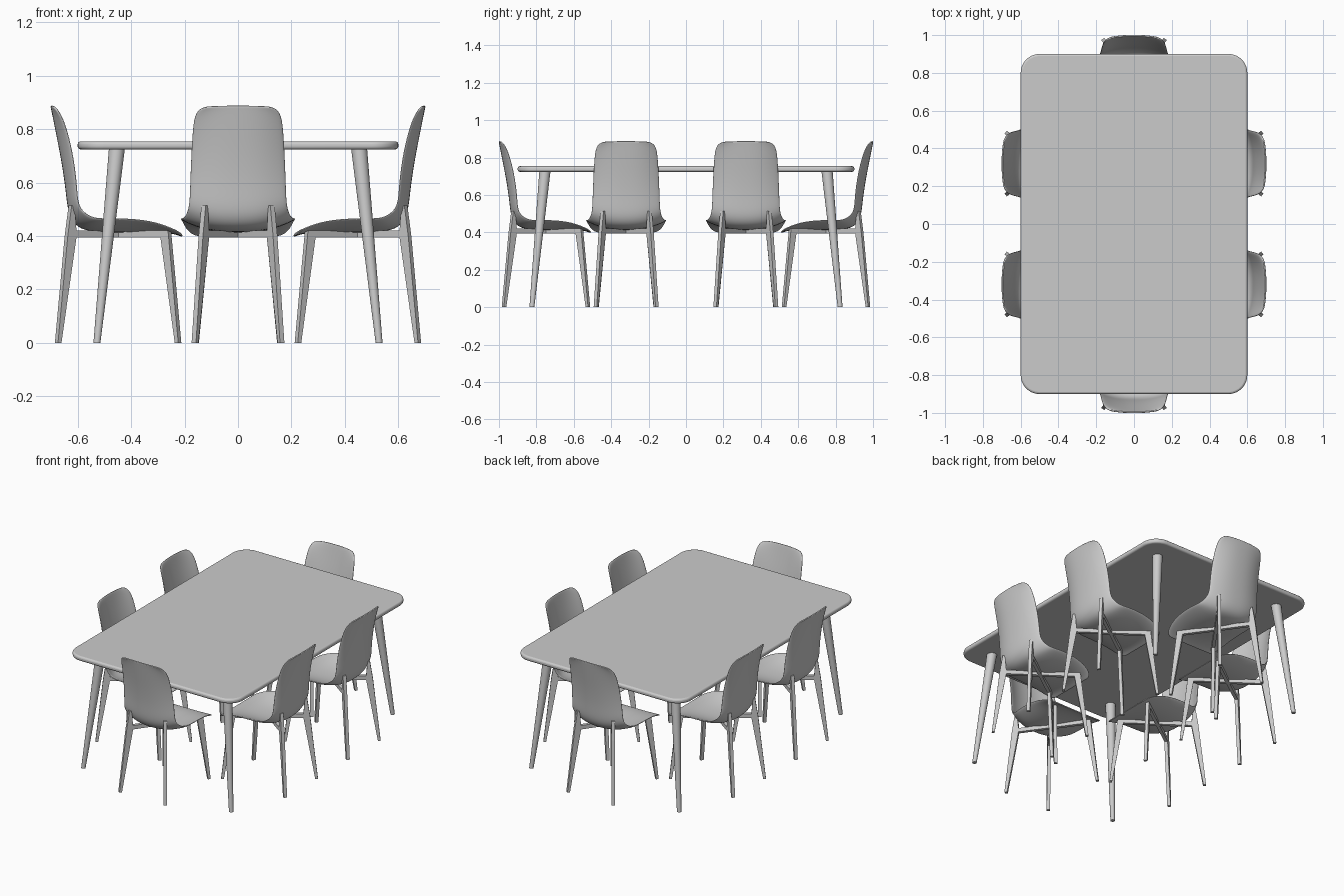
import bpy, bmesh, math
from mathutils import Matrix, Vector

if "Cube" in bpy.data.objects:
    bpy.data.objects.remove(bpy.data.objects["Cube"], do_unlink=True)

GREY = (0.6, 0.6, 0.6, 1)
grey = bpy.data.materials.new("light_grey")
grey.use_nodes = True
grey.diffuse_color = GREY
grey.node_tree.nodes["Principled BSDF"].inputs["Base Color"].default_value = GREY


def finish(name, bm, angle=None):
    """Turn a bmesh into a named object with the shared material."""
    bmesh.ops.recalc_face_normals(bm, faces=bm.faces)
    mesh = bpy.data.meshes.new(name)
    bm.to_mesh(mesh)
    bm.free()
    mesh.materials.append(grey)
    obj = bpy.data.objects.new(name, mesh)
    bpy.context.collection.objects.link(obj)
    if angle:
        bpy.ops.object.select_all(action="DESELECT")
        obj.select_set(True)
        bpy.context.view_layer.objects.active = obj
        bpy.ops.object.shade_smooth_by_angle(angle=math.radians(angle))
    return obj


def extrude(bm, points, offset):
    """Extrude a flat outline into a closed slab."""
    face = bm.faces.new([bm.verts.new(p) for p in points])
    new = bmesh.ops.extrude_face_region(bm, geom=[face])["geom"]
    bmesh.ops.translate(bm, vec=offset, verts=[v for v in new if isinstance(v, bmesh.types.BMVert)])


# Table top: rounded rectangle with softened rims
bm = bmesh.new()
HALF_X, HALF_Y, RADIUS, STEPS = 0.6, 0.9, 0.1, 10
outline = []
for i, (sx, sy) in enumerate([(1, 1), (-1, 1), (-1, -1), (1, -1)]):
    for k in range(STEPS + 1):
        a = math.pi / 2 * (i + k / STEPS)
        outline.append((sx * (HALF_X - RADIUS) + RADIUS * math.cos(a),
                        sy * (HALF_Y - RADIUS) + RADIUS * math.sin(a), 0.724))
extrude(bm, outline, (0, 0, 0.03))
table_top = finish("table_top", bm, 40)
rim = table_top.modifiers.new("rim", "BEVEL")
rim.width, rim.segments, rim.limit_method = 0.011, 3, "ANGLE"
rim.angle_limit = math.radians(60)

# Table legs: splayed tapered rods
for sx in (-1, 1):
    for sy in (-1, 1):
        bm = bmesh.new()
        bmesh.ops.create_cone(bm, cap_ends=True, segments=24, radius1=0.013, radius2=0.03, depth=0.73)
        for v in bm.verts:
            low = 0.5 - v.co.z / 0.73
            v.co += Vector((sx * (0.453 + 0.075 * low), sy * (0.754 + 0.07 * low), 0.365))
        finish("table_leg", bm, 40)

# Chair shell stations: forward, height, half width, edge forward, edge lift
SHELL = [
    (-0.250, 0.888, 0.120, 0.008, -0.004), (-0.248, 0.880, 0.146, 0.016, -0.004),
    (-0.242, 0.850, 0.164, 0.030, 0.0), (-0.230, 0.790, 0.171, 0.040, 0.0),
    (-0.212, 0.700, 0.176, 0.043, 0.0), (-0.196, 0.600, 0.180, 0.040, 0.0),
    (-0.189, 0.530, 0.182, 0.036, 0.0), (-0.180, 0.475, 0.188, 0.042, 0.020),
    (-0.152, 0.435, 0.200, 0.050, 0.036), (-0.100, 0.420, 0.212, 0.030, 0.045),
    (0.000, 0.417, 0.217, 0.0, 0.050), (0.100, 0.421, 0.212, 0.0, 0.040),
    (0.170, 0.419, 0.203, 0.0, 0.022), (0.220, 0.410, 0.188, 0.0, 0.008),
    (0.240, 0.400, 0.160, 0.0, 0.0),
]
COLUMNS = 10

# Leg frame outline in its own upright plane: distance from chair centre, height
FRAME = [(-0.285, 0), (-0.240, 0.40), (-0.222, 0.515), (-0.208, 0.515), (-0.200, 0.42),
         (0.235, 0.42), (0.282, 0), (0.266, 0), (0.200, 0.395), (-0.200, 0.395), (-0.269, 0)]
THICK = 0.02


def make_chair(place):
    # Moulded seat and back in one curved sheet
    bm = bmesh.new()
    rows = []
    for fwd, height, half, edge_fwd, edge_up in SHELL:
        row = []
        for c in range(COLUMNS + 1):
            t = 2 * c / COLUMNS - 1
            curve = abs(t) ** 2.4
            row.append(bm.verts.new((half * t, fwd + edge_fwd * curve, height + edge_up * curve)))
        rows.append(row)
    for a, b in zip(rows, rows[1:]):
        for c in range(COLUMNS):
            bm.faces.new((a[c], a[c + 1], b[c + 1], b[c]))
    shell = finish("chair_shell", bm, 50)
    shell.matrix_world = place
    solid = shell.modifiers.new("thickness", "SOLIDIFY")
    solid.thickness, solid.offset = 0.01, 0
    smooth = shell.modifiers.new("smooth", "SUBSURF")
    smooth.levels = smooth.render_levels = 2

    # Two crossing leg frames, each spanning a diagonal of the seat
    for side in (-1, 1):
        bm = bmesh.new()
        extrude(bm, [(-THICK / 2, u, z) for u, z in FRAME], (THICK, 0, 0))
        frame = finish("chair_leg_frame", bm)
        frame.matrix_world = place @ Matrix.Rotation(side * math.radians(35.5), 4, "Z")


# Chairs: one at each end, two along each side, all facing the table
seats = [(0, -0.7475, 0), (0, 0.7475, 180)]
for y in (-0.32, 0.32):
    seats += [(-0.4475, y, -90), (0.4475, y, 90)]
for x, y, turn in seats:
    make_chair(Matrix.Translation((x, y, 0)) @ Matrix.Rotation(math.radians(turn), 4, "Z"))
